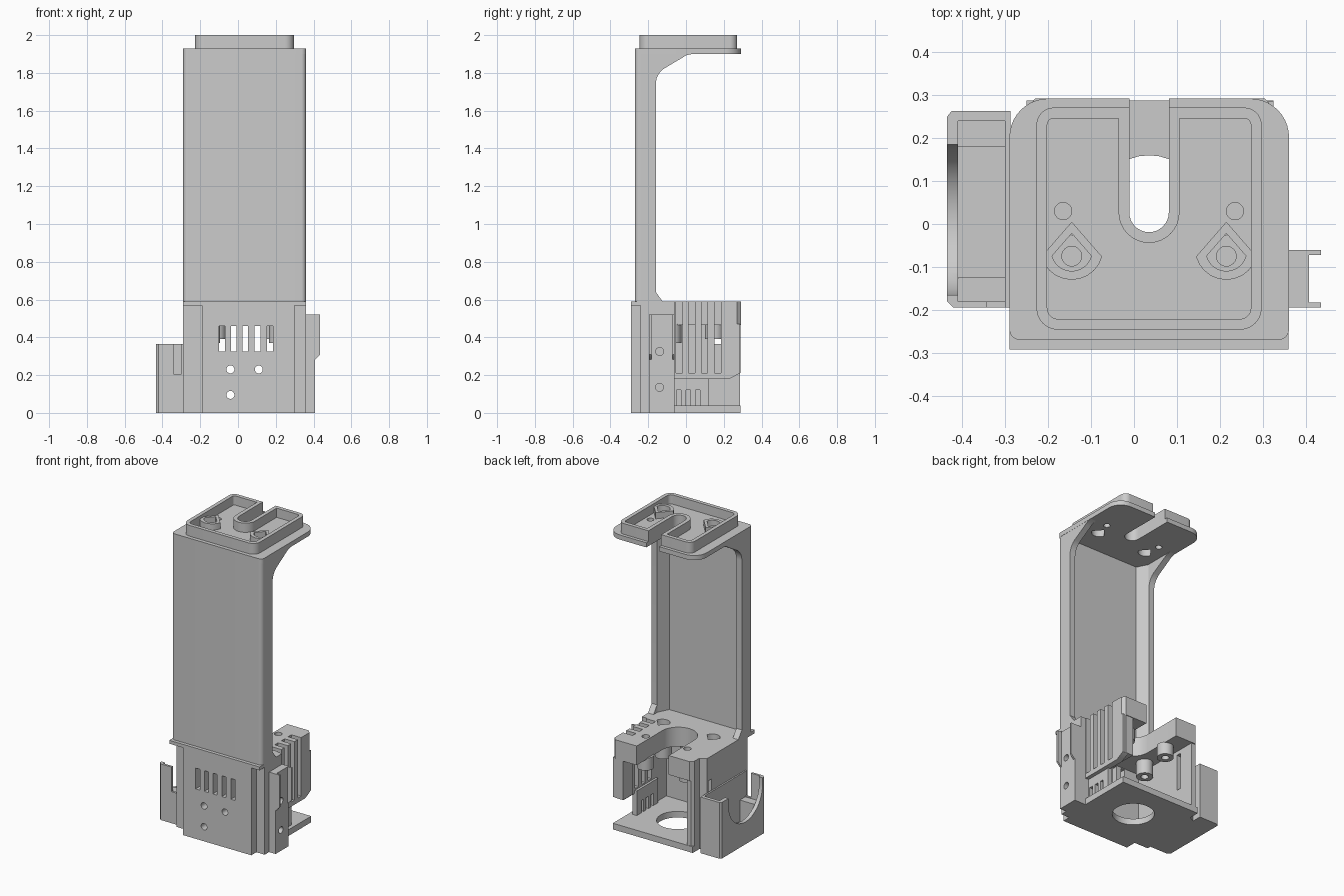
import bpy, bmesh
from math import sin, cos, radians
from mathutils import Vector

if "Cube" in bpy.data.objects:
    bpy.data.objects.remove(bpy.data.objects["Cube"])

GREY = (0.6, 0.6, 0.6, 1)
mat = bpy.data.materials.new("plain grey")
mat.use_nodes = True
mat.diffuse_color = GREY
mat.node_tree.nodes["Principled BSDF"].inputs["Base Color"].default_value = GREY

MID = 0.035  # centre line of the column


def prism(name, pts, lo, hi, axis="z"):
    """Extrude a 2D outline along an axis."""
    place = {"z": lambda a, b, h: (a, b, h),
             "x": lambda a, b, h: (h, a, b),
             "y": lambda a, b, h: (a, h, b)}[axis]
    bm = bmesh.new()
    face = bm.faces.new([bm.verts.new(place(a, b, lo)) for a, b in pts])
    ext = bmesh.ops.extrude_face_region(bm, geom=[face], use_keep_orig=True)
    verts = [g for g in ext["geom"] if isinstance(g, bmesh.types.BMVert)]
    bmesh.ops.translate(bm, verts=verts, vec=Vector(place(0, 0, hi - lo)))
    bmesh.ops.recalc_face_normals(bm, faces=bm.faces)
    mesh = bpy.data.meshes.new(name)
    bm.to_mesh(mesh)
    bm.free()
    mesh.materials.append(mat)
    obj = bpy.data.objects.new(name, mesh)
    bpy.context.collection.objects.link(obj)
    return obj


def box(name, x0, x1, y0, y1, z0, z1):
    return prism(name, [(x0, y0), (x1, y0), (x1, y1), (x0, y1)], z0, z1)


def arc(cx, cy, r, a0, a1, n=10):
    steps = [radians(a0 + (a1 - a0) * i / n) for i in range(n + 1)]
    return [(cx + r * cos(a), cy + r * sin(a)) for a in steps]


def rod(name, a, b, r, lo, hi, axis="z"):
    return prism(name, arc(a, b, r, 0, 348.75, 31), lo, hi, axis)


def cut(obj, cutters):
    """Subtract the cutters, then throw them away."""
    for c in cutters:
        mod = obj.modifiers.new("cut", "BOOLEAN")
        mod.operation, mod.solver, mod.object = "DIFFERENCE", "EXACT", c
    bpy.context.view_layer.update()
    graph = bpy.context.evaluated_depsgraph_get()
    mesh = bpy.data.meshes.new_from_object(obj.evaluated_get(graph))
    obj.modifiers.clear()
    obj.data = mesh
    for c in cutters:
        bpy.data.objects.remove(c)
    return obj


def slotted(x0, x1, y0, y1, front_r, back_r, half, slot_y):
    """Rounded rectangle with a round-ended slot open to the back."""
    return (arc(x0 + front_r, y0 + front_r, front_r, 180, 270)
            + arc(x1 - front_r, y0 + front_r, front_r, 270, 360)
            + arc(x1 - back_r, y1 - back_r, back_r, 0, 90)
            + [(MID + half, y1)] + arc(MID, slot_y, half, 0, -180, 16)
            + [(MID - half, y1)]
            + arc(x0 + back_r, y1 - back_r, back_r, 90, 180))


def teardrop(cx, scale):
    pts = [(0, 0.077)] + arc(0, 0.015, 0.073, 195, 345)
    return [(cx + scale * a, -0.072 + scale * b) for a, b in pts]


# ---- top plate with raised tray ----
NUTS = (-0.145, 0.215)


def nut_holes(lo, hi):
    return [prism("hole", teardrop(x, 0.65), lo, hi) for x in NUTS]


def top_holes():
    return nut_holes(1.8, 2.1) + [rod("hole", x, 0.03, 0.02, 1.8, 2.1)
                                  for x in (-0.165, 0.235)]


cut(prism("top_plate", slotted(-0.29, 0.361, -0.27, 0.292, 0.025, 0.09, 0.046, 0.027),
          1.9, 1.93), top_holes())
cut(prism("tray_rim", slotted(-0.227, 0.297, -0.246, 0.271, 0.05, 0.04, 0.046, 0.027),
          1.928, 2.0),
    [prism("pocket", slotted(-0.202, 0.272, -0.221, 0.246, 0.025, 0.015, 0.071, 0.027),
           1.94, 2.1)] + top_holes())
for x in NUTS:
    cut(prism("nut_pocket", teardrop(x, 1), 1.935, 1.98), top_holes())

# ---- column: rounded front panel, curved side walls, sloped inner corners ----
prism("column_panel", arc(-0.265, -0.245, 0.025, 180, 270)
      + arc(0.335, -0.245, 0.025, 270, 360) + [(0.36, -0.235), (-0.29, -0.235)], 0.58, 1.91)
side = ([(-0.24, 0.585), (-0.12, 0.585), (-0.16, 0.64)]
        + arc(-0.06, 1.74, 0.1, 180, 125, 6)
        + [(-0.02, 1.88), (0.0, 1.893), (0.04, 1.902), (0.04, 1.915), (-0.24, 1.915)])
for name, x, s in (("right_column", -0.29, 1), ("left_column", 0.36, -1)):
    prism(name + "_wall", side, x, x + s * 0.04, "x")
    prism(name + "_corner", [(x + s * 0.038, -0.162), (x + s * 0.078, -0.24),
                             (x + s * 0.038, -0.24)], 0.585, 1.905)

# ---- base front ----
front = [(-0.19, -0.292), (0.3, -0.292), (0.3, -0.24), (0.36, -0.24),
         (0.36, -0.205), (-0.29, -0.205), (-0.29, -0.22), (-0.19, -0.22)]
vents = [box("vent", x, x + 0.03, -0.4, 0, 0.325, 0.46)
         for x in (-0.1, -0.038, 0.024, 0.088, 0.154)]
bolts = [rod("bolt", x, z, 0.021, -0.4, 0, "y")
         for x, z in ((-0.04, 0.23), (0.11, 0.23), (-0.04, 0.095))]
cut(prism("base_front", front, 0, 0.572), vents + bolts)
box("base_ledge", -0.29, 0.36, -0.292, -0.16, 0.568, 0.59)


# ---- base deck with round notch, screw holes and bosses ----
def fins():
    return [box("fin_gap", 0.255, 0.4, y, y + 0.034, 0.21, 0.7)
            for y in (-0.053, 0.013, 0.081, 0.15)]


SCREWS = [(-0.115, 0.15), (0.185, 0.15)]
deck = ([(-0.29, -0.22), (0.36, -0.22), (0.36, -0.06), (0.325, -0.06), (0.325, 0.27),
         (0.305, 0.292), (MID + 0.115, 0.292)]
        + arc(MID, 0.03, 0.115, 0, -180, 20)
        + [(MID - 0.115, 0.292), (-0.23, 0.292), (-0.25, 0.27), (-0.25, 0.22), (-0.29, 0.2)])
cut(prism("base_deck", deck, 0.465, 0.59),
    fins() + nut_holes(0.3, 0.7) + [rod("hole", x, y, 0.023, 0.3, 0.7) for x, y in SCREWS])
for x, y in SCREWS:
    cut(rod("screw_boss", x, y, 0.05, 0.39, 0.47),
        [rod("bore", x, y, 0.023, 0.3, 0.7)])
for x in NUTS:
    cut(rod("nut_boss", x, -0.075, 0.05, 0.37, 0.47),
        [rod("bore", x, -0.075, 0.023, 0.3, 0.7)])

# ---- base side walls and floor ----
wall = [(-0.21, 0), (-0.06, 0), (-0.06, 0.18), (0.23, 0.18), (0.285, 0.21),
        (0.285, 0.47), (-0.21, 0.47)]
cut(prism("left_base_wall", wall, 0.285, 0.325, "x"), fins())
box("left_bracket_mount", 0.32, 0.36, -0.21, -0.06, 0, 0.47)
cut(box("left_lower_wall", 0.27, 0.3, -0.1, 0.12, 0, 0.2),
    [box("vent", 0.2, 0.4, y, y + 0.024, 0.04, 0.12) for y in (-0.05, 0.0, 0.05)])
prism("left_rear_column", [(0.25, 0.195), (0.325, 0.195), (0.325, 0.27),
                           (0.305, 0.288), (0.25, 0.288)], 0.21, 0.47)
right_wall = [(-0.29, -0.21), (-0.205, -0.21), (-0.205, 0.285), (-0.235, 0.285),
              (-0.25, 0.27), (-0.25, 0.22), (-0.29, 0.2)]
cut(prism("right_base_wall", right_wall, 0, 0.47),
    [box("vent", -0.4, -0.2, 0.15, 0.185, 0.2, 0.44)])
cut(box("base_floor", -0.25, 0.325, -0.22, 0.288, 0, 0.04),
    [rod("opening", MID, 0.035, 0.125, -0.1, 0.1)])

# ---- left bracket ----
cut(box("left_bracket", 0.35, 0.407, -0.195, -0.06, 0, 0.52),
    [rod("hole", -0.14, z, 0.021, 0.2, 0.5, "x") for z in (0.135, 0.325)])
lip = [(0.4, 0.28), (0.412, 0.285), (0.435, 0.31), (0.435, 0.52), (0.4, 0.52)]
for y in (-0.195, -0.072):
    prism("bracket_lip", lip, y, y + 0.012, "y")

# ---- right holder box with scooped outer wall and stepped cavity ----
holder = [(-0.42, -0.195), (-0.288, -0.195), (-0.288, 0.263), (-0.425, 0.263),
          (-0.435, 0.25), (-0.435, -0.18)]
cut(prism("right_holder", holder, 0, 0.365),
    [box("cavity", -0.41, -0.3, -0.18, 0.24, 0.2, 0.5),
     box("well", -0.41, -0.3, -0.125, 0.18, 0.06, 0.5),
     rod("scoop", 0.01, 0.32, 0.175, -0.5, -0.405, "x"),
     box("scoop_top", -0.5, -0.405, -0.165, 0.185, 0.32, 0.5),
     box("slit", -0.342, -0.3, -0.3, -0.15, 0.205, 0.5)])

# ---- smooth curved faces, keep edges sharp ----
for obj in bpy.context.collection.objects:
    obj.select_set(obj.type == "MESH" and mat.name in obj.data.materials)
    if obj.select_get():
        bpy.context.view_layer.objects.active = obj
bpy.ops.object.shade_smooth_by_angle(angle=radians(30))
